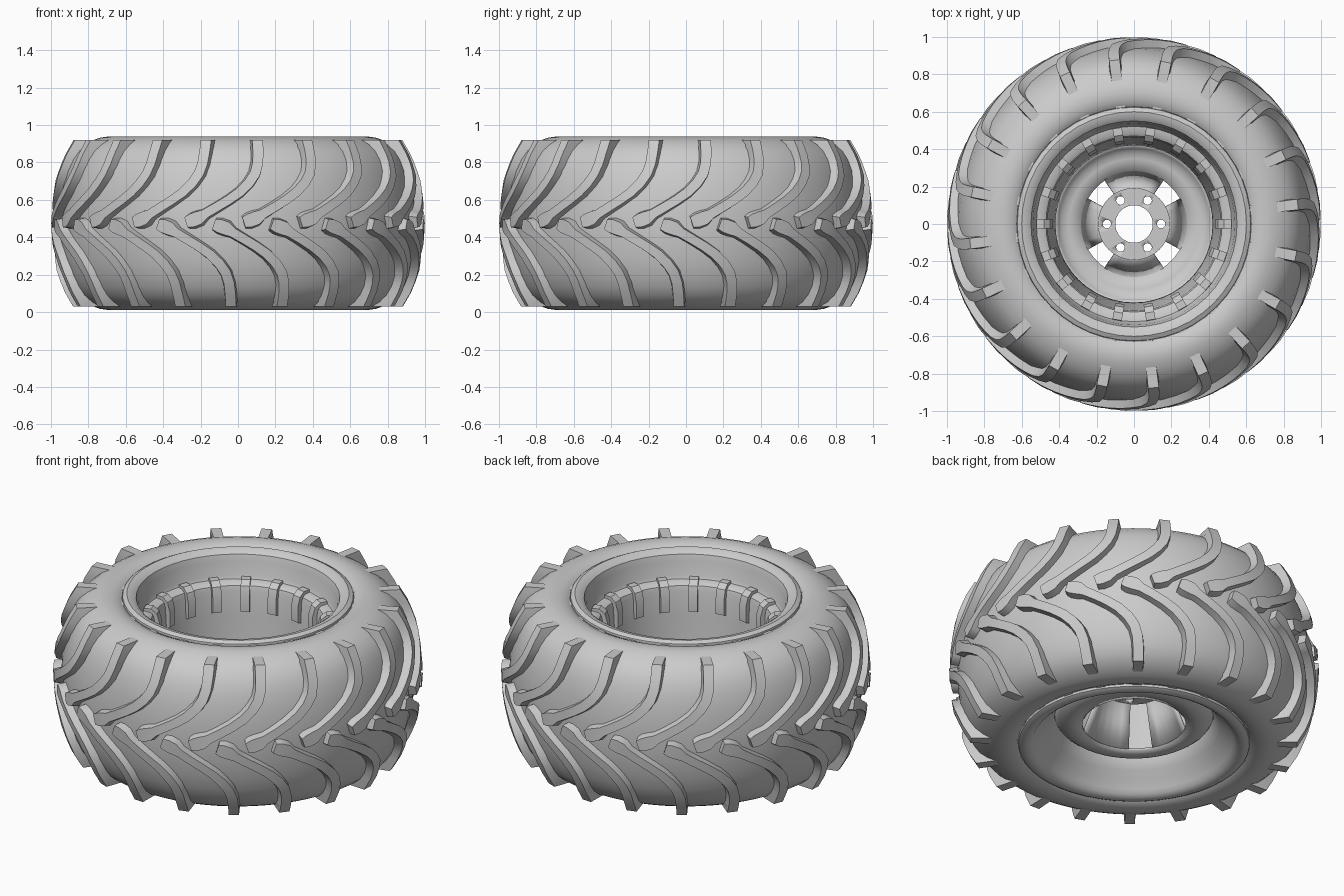
import bpy, bmesh
from math import radians, cos, sin, pi

if "Cube" in bpy.data.objects:
    bpy.data.objects.remove(bpy.data.objects["Cube"])

MID = 0.475  # mid height of the wheel


def finish(name, bm, thickness=0, angle=35):
    bmesh.ops.remove_doubles(bm, verts=bm.verts, dist=1e-5)
    bmesh.ops.recalc_face_normals(bm, faces=bm.faces)
    mesh = bpy.data.meshes.new(name)
    bm.to_mesh(mesh)
    bm.free()
    ob = bpy.data.objects.new(name, mesh)
    bpy.context.collection.objects.link(ob)
    if thickness:
        mod = ob.modifiers.new("thickness", 'SOLIDIFY')
        mod.thickness = thickness
        mod.offset = 0
    bpy.ops.object.select_all(action='DESELECT')
    bpy.context.view_layer.objects.active = ob
    ob.select_set(True)
    bpy.ops.object.shade_smooth_by_angle(angle=radians(angle))
    return ob


def lathe(bm, profile, n, a0=0, a1=360, closed=False):
    """Revolve an (r, z) profile around z, over a full or partial turn."""
    full = a1 - a0 == 360
    rings = []
    for i in range(n if full else n + 1):
        a = radians(a0 + (a1 - a0) * i / n)
        rings.append([bm.verts.new((r * cos(a), r * sin(a), z)) for r, z in profile])
    m = len(profile)
    for i in range(n):
        p, q = rings[i], rings[(i + 1) % len(rings)]
        for j in range(m if closed else m - 1):
            k = (j + 1) % m
            bm.faces.new((p[j], q[j], q[k], p[k]))


def interp(table, z):
    """Radius at height z above the middle, from (height, radius) pairs."""
    h = abs(z - MID)
    for (h0, r0), (h1, r1) in zip(table, table[1:]):
        if h <= h1:
            return r0 + (r1 - r0) * (h - h0) / (h1 - h0)
    return table[-1][1]


# Tyre carcass, upper half listed from the middle out and mirrored
half = [(0, .955), (.1, .951), (.2, .937), (.28, .916), (.34, .89), (.385, .86),
        (.42, .82), (.442, .78), (.457, .74), (.463, .70), (.457, .66), (.44, .625), (.41, .60)]
profile = [(r, MID + h) for h, r in half[::-1]] + [(r, MID - h) for h, r in half[1:]]
bm = bmesh.new()
lathe(bm, profile + [(.56, .08), (.56, .87)], 80, closed=True)
finish("tyre", bm)

# Tread lugs: path of (angle, height above middle, half width), swept over the carcass
tops = [(0, 1.0), (.125, .991), (.245, .973), (.355, .934), (.445, .882)]
base = [(h, r) for h, r in half if h < .45]
path = [(-16.2, .005, .028), (-14.5, .014, .036), (-12.3, .028, .036), (-10.3, .050, .025),
        (-6.5, .088, .024), (-3, .124, .024), (.5, .166, .025), (3.4, .215, .026),
        (5.4, .265, .027), (6.4, .32, .028), (6.7, .37, .029), (6.8, .41, .030), (6.8, .445, .031)]


def lug(bm, turn, side):
    pts = [(radians(a), h, w) for a, h, w in path]
    rows = []
    for i, (a, h, w) in enumerate(pts):
        p, q = pts[max(i - 1, 0)], pts[min(i + 1, len(pts) - 1)]
        da, dh = (q[0] - p[0]) * .95, q[1] - p[1]
        length = (da * da + dh * dh) ** .5
        na, nh = -dh / length, da / length
        if i == len(pts) - 1:
            na, nh = -1, 0
        row = []
        for s, table, drop in ((-1.3, base, .012), (-1, tops, 0), (1, tops, 0), (1.3, base, .012)):
            z = min(h + nh * w * s, .447)
            r = interp(table, MID + z) - drop
            t = radians(turn) + a + na * w * s / .95
            row.append(bm.verts.new((r * cos(t), r * sin(t), MID + side * z)))
        rows.append(row)
    for p, q in zip(rows, rows[1:]):
        for j in range(4):
            k = (j + 1) % 4
            bm.faces.new((p[j], p[k], q[k], q[j]))
    bm.faces.new(rows[0])
    bm.faces.new(rows[-1])


for name, side, shift in (("upper_lugs", 1, 270), ("lower_lugs", -1, 260.7)):
    bm = bmesh.new()
    for i in range(20):
        lug(bm, shift + 18 * i, side)
    finish(name, bm, angle=30)

# Rim barrel with rolled flanges and a clamp ledge near the top
bm = bmesh.new()
lathe(bm, [(.625, .905), (.62, .925), (.60, .935), (.575, .93), (.555, .915), (.545, .88), (.535, .80),
           (.525, .78), (.49, .775), (.475, .765), (.468, .74), (.46, .60), (.44, .40),
           (.425, .24), (.435, .18), (.47, .13), (.51, .09), (.54, .05), (.555, .03),
           (.575, .018), (.60, .015), (.62, .025), (.625, .045)], 48)
finish("rim_barrel", bm, .01)

# Dish ring at the bottom of the barrel
bm = bmesh.new()
lathe(bm, [(.43, .21), (.41, .18), (.385, .16), (.35, .15), (.28, .15)], 48)
finish("wheel_dish", bm, .012)

# Four cone plates carrying the hub, with open windows between them
bm = bmesh.new()
for centre, spread in ((0, 29), (90, 34), (180, 29), (270, 34)):
    lathe(bm, [(.28, .15), (.19, .385)], 6, centre - spread, centre + spread)
finish("hub_spokes", bm, .012)

# Hub plate with a centre hole and six bolt holes
bm = bmesh.new()
lathe(bm, [(.10, .38), (.10, .395), (.193, .395), (.193, .38)], 48, closed=True)
hub = finish("hub_plate", bm)
bm = bmesh.new()
for i in range(6):
    a = i * pi / 3
    made = bmesh.ops.create_cone(bm, cap_ends=True, segments=12, radius1=.023, radius2=.023, depth=.1)
    bmesh.ops.translate(bm, verts=made["verts"], vec=(.145 * cos(a), .145 * sin(a), .39))
cutter = finish("bolt_hole_cutter", bm)
cutter.hide_render = True
cutter.hide_set(True)
mod = hub.modifiers.new("bolt_holes", 'BOOLEAN')
mod.operation = 'DIFFERENCE'
mod.object = cutter
mod.solver = 'EXACT'

# Eighteen clamps hooked over the ledge
bm = bmesh.new()
section = [(.525, .77), (.52, .80), (.48, .80), (.448, .775), (.432, .72), (.432, .63), (.465, .615), (.48, .70)]
for i in range(18):
    a = radians(20 * i)
    sides = [[bm.verts.new((r * cos(a) - t * sin(a), r * sin(a) + t * cos(a), z)) for r, z in section]
             for t in (-.025, .025)]
    for s in sides:
        bm.faces.new(s)
    for j in range(len(section)):
        k = (j + 1) % len(section)
        bm.faces.new((sides[0][j], sides[0][k], sides[1][k], sides[1][j]))
finish("rim_clamps", bm, angle=20)
